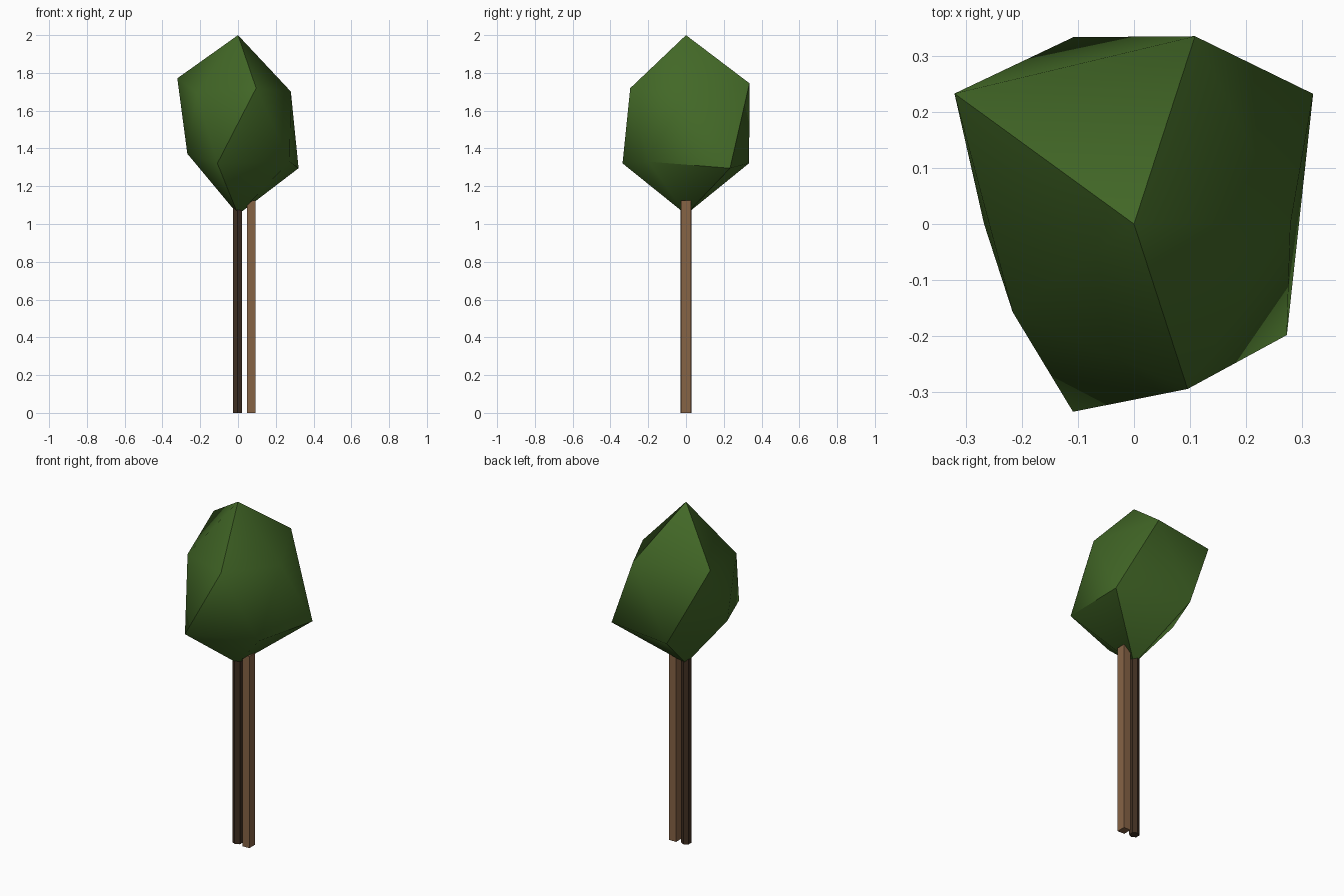
import bpy
import bmesh
import math

cube = bpy.data.objects.get("Cube")
if cube:
    bpy.data.objects.remove(cube, do_unlink=True)


def make_material(name, rgb):
    mat = bpy.data.materials.new(name)
    mat.use_nodes = True
    mat.diffuse_color = (*rgb, 1)
    bsdf = next(n for n in mat.node_tree.nodes if n.type == 'BSDF_PRINCIPLED')
    bsdf.inputs["Base Color"].default_value = (*rgb, 1)
    bsdf.inputs["Roughness"].default_value = 0.9
    return mat


def make_object(name, bm, mat):
    mesh = bpy.data.meshes.new(name)
    bm.to_mesh(mesh)
    bm.free()
    mesh.materials.append(mat)
    obj = bpy.data.objects.new(name, mesh)
    bpy.context.collection.objects.link(obj)
    return obj


leaf_green = make_material("leaf green", (0.055, 0.138, 0.02))
bark_brown = make_material("bark brown", (0.24, 0.125, 0.06))
dark_bark = make_material("dark bark", (0.052, 0.029, 0.016))


# Crown: icosahedron with each corner pushed to its own radius
CENTRE, STRETCH = 1.533, 1.2
TOP_RADIUS, BOTTOM_RADIUS = 0.389, 0.402
RING_RADII = [0.313, 0.443, 0.395, 0.393, 0.444, 0.30, 0.30, 0.395, 0.347, 0.378]

bm = bmesh.new()
bmesh.ops.create_icosphere(bm, subdivisions=1, radius=1)
for v in bm.verts:
    v.co.normalize()
    if abs(v.co.z) > 0.9:
        radius = TOP_RADIUS if v.co.z > 0 else BOTTOM_RADIUS
    else:
        step = round(math.degrees(math.atan2(v.co.y, v.co.x)) / 36) % 10
        radius = RING_RADII[step]
    v.co *= radius
    v.co.z = CENTRE + STRETCH * v.co.z
crown = make_object("crown", bm, leaf_green)
bpy.ops.object.select_all(action='DESELECT')
crown.select_set(True)
bpy.context.view_layer.objects.active = crown
bpy.ops.object.shade_smooth_by_angle(angle=math.radians(45))


# Trunk: six-sided post under the crown
HEIGHT = 1.125
bm = bmesh.new()
bmesh.ops.create_cone(bm, cap_ends=True, segments=6, radius1=0.028,
                      radius2=0.028, depth=HEIGHT)
bmesh.ops.translate(bm, verts=bm.verts, vec=(-0.002, 0, HEIGHT / 2))
make_object("trunk", bm, dark_bark)

# Stake: square post standing beside the trunk
bm = bmesh.new()
bmesh.ops.create_cube(bm, size=1)
bmesh.ops.scale(bm, verts=bm.verts, vec=(0.045, 0.052, HEIGHT))
bmesh.ops.translate(bm, verts=bm.verts, vec=(0.069, 0, HEIGHT / 2))
make_object("stake", bm, bark_brown)
